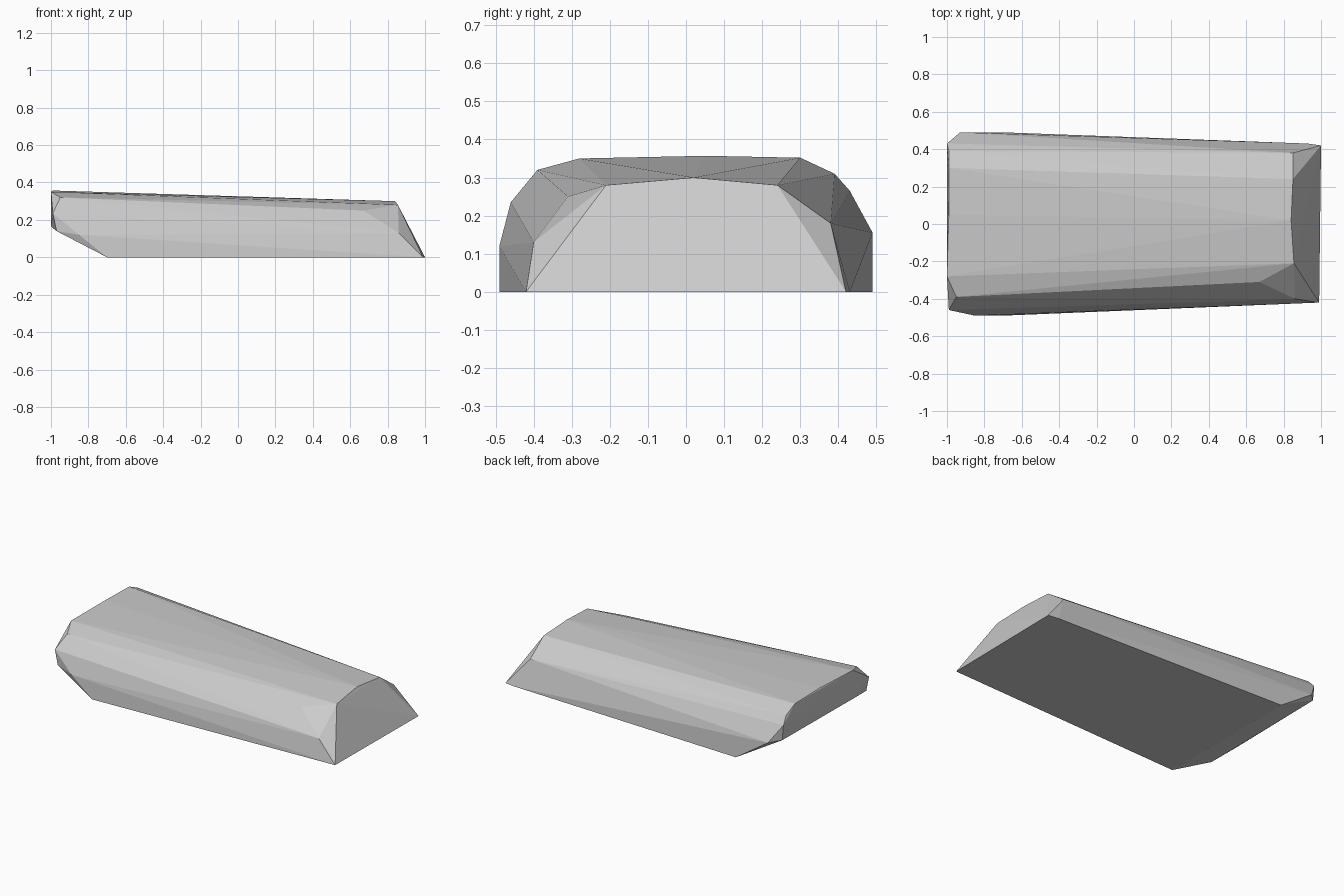
import bpy, bmesh

if "Cube" in bpy.data.objects:
    bpy.data.objects.remove(bpy.data.objects["Cube"])

# Faceted block: the hull of a few corner points, grouped by region
slanted_end = [
    (0.99, -0.42, 0.0), (1.0, 0.42, 0.0), (0.93, 0.43, 0.0),
    (0.86, -0.40, 0.13), (0.855, -0.21, 0.28), (0.84, 0.02, 0.30),
    (0.85, 0.24, 0.28), (0.85, 0.38, 0.18), (0.67, -0.31, 0.25),
]
tall_end_top = [
    (-1.0, -0.28, 0.35), (-0.99, 0.05, 0.357), (-0.99, 0.30, 0.352),
    (-0.95, -0.39, 0.32), (-0.99, 0.39, 0.31), (-1.0, 0.43, 0.265),
]
tall_end_low = [
    (-0.99, -0.46, 0.235), (-0.97, -0.46, 0.14), (-1.0, -0.28, 0.165),
    (-0.85, -0.49, 0.12), (-0.99, 0.43, 0.165), (-0.93, 0.49, 0.155),
]
base_corners = [(-0.70, -0.49, 0.0), (-0.70, 0.49, 0.0)]

bm = bmesh.new()
for p in slanted_end + tall_end_top + tall_end_low + base_corners:
    bm.verts.new(p)
hull = bmesh.ops.convex_hull(bm, input=bm.verts[:])
loose = [v for v in bm.verts if not v.link_faces]
bmesh.ops.delete(bm, geom=loose, context='VERTS')
bmesh.ops.recalc_face_normals(bm, faces=bm.faces[:])

mesh = bpy.data.meshes.new("stone_block")
bm.to_mesh(mesh)
bm.free()

# Single plain grey
grey = bpy.data.materials.new("stone_grey")
grey.diffuse_color = (0.6, 0.6, 0.6, 1.0)
grey.use_nodes = True
grey.node_tree.nodes["Principled BSDF"].inputs["Base Color"].default_value = grey.diffuse_color
mesh.materials.append(grey)

block = bpy.data.objects.new("stone_block", mesh)
bpy.context.collection.objects.link(block)
